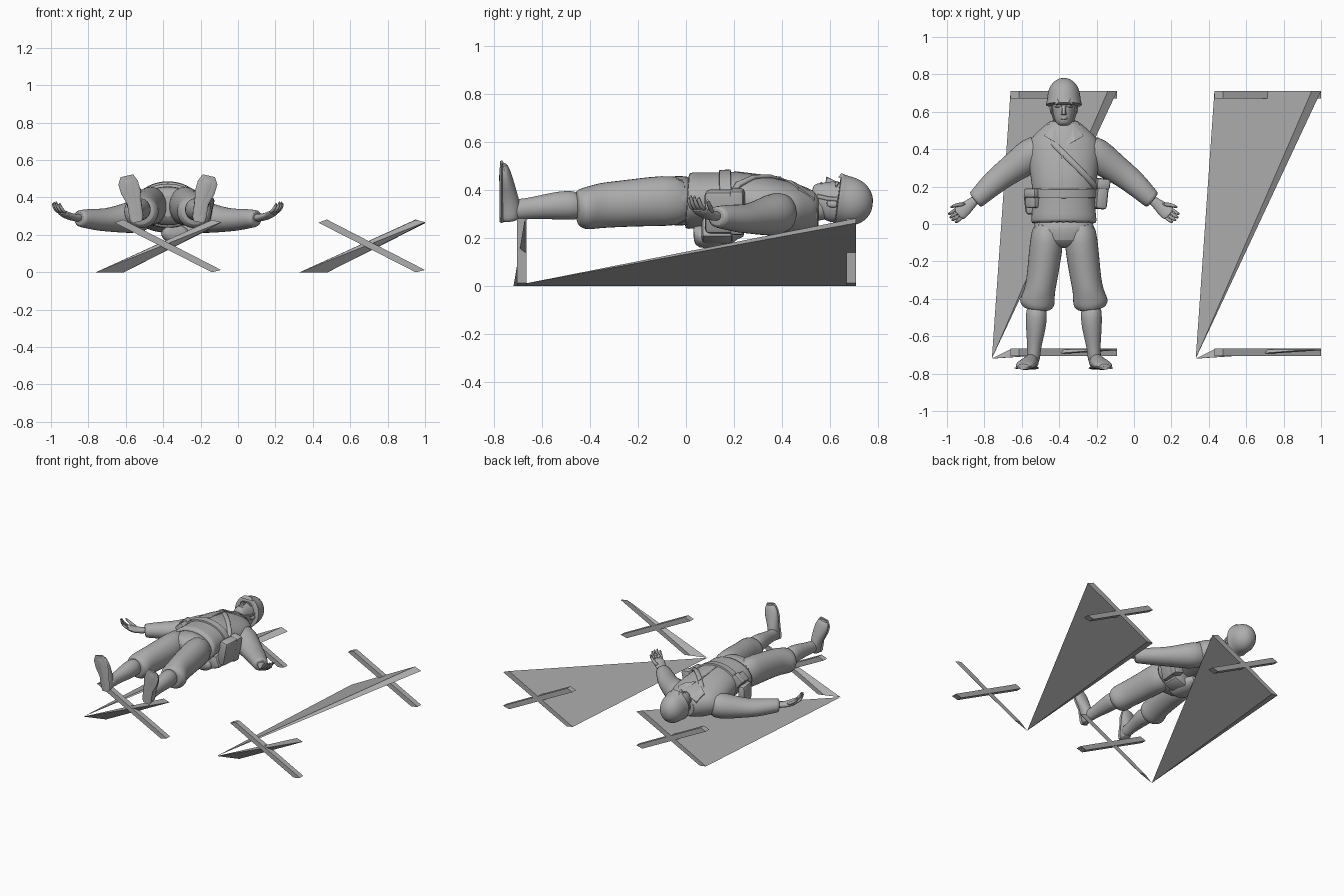
import bpy, bmesh, math
from mathutils import Vector

CX = -0.375                      # centre line of the lying figure
grey = bpy.data.materials.new("plain grey")
grey.diffuse_color = (0.42, 0.42, 0.42, 1)


def finish(name, bm, smooth=True, subsurf=0, angle=40):
    bmesh.ops.recalc_face_normals(bm, faces=bm.faces)
    mesh = bpy.data.meshes.new(name)
    bm.to_mesh(mesh)
    bm.free()
    mesh.materials.append(grey)
    ob = bpy.data.objects.new(name, mesh)
    bpy.context.collection.objects.link(ob)
    if smooth:
        bpy.ops.object.select_all(action='DESELECT')
        ob.select_set(True)
        bpy.context.view_layer.objects.active = ob
        bpy.ops.object.shade_smooth_by_angle(angle=math.radians(angle))
    if subsurf:
        mod = ob.modifiers.new("round", 'SUBSURF')
        mod.levels = mod.render_levels = subsurf
    return ob


def tube(name, rings, up=(0, 0, 1), sides=16, subsurf=1, mirror=0):
    """Loft of elliptic rings (dx, y, z, r_side, r_up); dx counts from the centre line."""
    for s in ((1, -1) if mirror else (1,)):
        cs = [Vector((CX + s * r[0], r[1], r[2])) for r in rings]
        d = (cs[-1] - cs[0]).normalized()
        side = d.cross(Vector(up)).normalized()
        upv = side.cross(d)
        bm = bmesh.new()
        loops = []
        for c, r in zip(cs, rings):
            loops.append([bm.verts.new(c + side * r[3] * math.cos(a) + upv * r[4] * math.sin(a))
                          for a in (2 * math.pi * k / sides for k in range(sides))])
        for a, b in zip(loops, loops[1:]):
            for k in range(sides):
                n = (k + 1) % sides
                bm.faces.new((a[k], a[n], b[n], b[k]))
        bm.faces.new(loops[0])
        bm.faces.new(loops[-1])
        finish(name + ("_left" if s < 0 else "_right") * mirror, bm, True, subsurf)


def hull(name, pts, smooth=False):
    bm = bmesh.new()
    for p in pts:
        bm.verts.new(p)
    bmesh.ops.convex_hull(bm, input=bm.verts)
    bmesh.ops.dissolve_limit(bm, angle_limit=0.01, verts=bm.verts, edges=bm.edges)
    return finish(name, bm, smooth)


def box(name, loc, size, bevel=0.012, rot=(0, 0, 0)):
    bm = bmesh.new()
    bmesh.ops.create_cube(bm, size=1)
    bmesh.ops.scale(bm, vec=size, verts=bm.verts)
    bmesh.ops.bevel(bm, geom=bm.edges[:], offset=bevel, segments=2, affect='EDGES', profile=0.5)
    ob = finish(name, bm)
    ob.location, ob.rotation_euler = loc, rot


# Two broken trestles: crossed legs at each end, one corner dragged out to a far point
rise = [(0.43, 0.008), (0.48, 0.0), (1.0, 0.262), (0.95, 0.282)]
fall = [(0.43, 0.265), (0.475, 0.282), (1.0, 0.012), (0.95, 0.0)]
for n, off in enumerate((0, -1.09)):
    apex = (0.33 + off, -0.72, 0)

    def bar(prof, y0, y1):
        return [(x + off, y, z) for x, z in prof for y in (y0, y1)]
    hull(f"stretched_panel_{n}", [(x + off, 0.71, z) for x, z in rise] + [apex])
    hull(f"back_leg_{n}", bar(fall, 0.67, 0.71))
    hull(f"front_leg_{n}", bar(fall, -0.705, -0.665))
    hull(f"front_spike_{n}", [apex, (0.43 + off, -0.67, 0.008), (0.48 + off, -0.67, 0),
                              (0.95 + off, -0.67, 0.28), (1.0 + off, -0.67, 0.265),
                              (1.0 + off, -0.675, 0.268)])

# Jacket with a flared skirt
tube("jacket", [(0, 0.00, 0.355, 0.176, 0.118), (0, 0.01, 0.355, 0.178, 0.12),
                (0, 0.08, 0.358, 0.17, 0.117), (0, 0.14, 0.36, 0.164, 0.114),
                (0, 0.20, 0.362, 0.172, 0.118), (0, 0.30, 0.345, 0.186, 0.12),
                (0, 0.40, 0.325, 0.2, 0.117), (0, 0.46, 0.318, 0.18, 0.108),
                (0, 0.50, 0.315, 0.135, 0.095), (0, 0.545, 0.315, 0.085, 0.075),
                (0, 0.555, 0.315, 0.06, 0.055)], sides=24)
tube("belt", [(0, 0.14, 0.36, 0.168, 0.117), (0, 0.142, 0.36, 0.174, 0.123),
              (0, 0.188, 0.361, 0.176, 0.125), (0, 0.19, 0.361, 0.17, 0.119)],
     sides=40, subsurf=0)
tube("trouser_seat", [(0, 0.04, 0.355, 0.16, 0.105), (0, -0.03, 0.355, 0.168, 0.108),
                      (0, -0.09, 0.355, 0.165, 0.102), (0, -0.13, 0.355, 0.10, 0.06)])

# Legs: baggy trousers gathered below the knee, gaiters, boots
tube("trouser_leg", [(0.085, 0.02, 0.355, 0.08, 0.105), (0.092, -0.10, 0.355, 0.092, 0.108),
                     (0.105, -0.20, 0.348, 0.088, 0.102), (0.118, -0.30, 0.34, 0.084, 0.098),
                     (0.13, -0.36, 0.335, 0.083, 0.096), (0.141, -0.405, 0.325, 0.095, 0.092),
                     (0.144, -0.43, 0.322, 0.095, 0.088), (0.146, -0.455, 0.325, 0.075, 0.075),
                     (0.147, -0.46, 0.33, 0.045, 0.045)], mirror=1)
tube("gaiter", [(0.145, -0.43, 0.335, 0.056, 0.062), (0.147, -0.50, 0.337, 0.058, 0.062),
                (0.15, -0.56, 0.333, 0.054, 0.057), (0.157, -0.64, 0.325, 0.04, 0.046),
                (0.162, -0.70, 0.318, 0.036, 0.044), (0.165, -0.75, 0.315, 0.036, 0.044)], mirror=1)
tube("boot", [(0.165, -0.735, 0.268, 0.026, 0.032), (0.167, -0.735, 0.285, 0.036, 0.044),
              (0.172, -0.735, 0.33, 0.037, 0.046), (0.182, -0.741, 0.38, 0.042, 0.038),
              (0.198, -0.749, 0.43, 0.052, 0.032), (0.212, -0.757, 0.48, 0.052, 0.024),
              (0.219, -0.763, 0.512, 0.034, 0.014)], up=(0, 1, 0), mirror=1)
tube("boot_sole", [(0.165, -0.77, 0.268, 0.028, 0.008), (0.168, -0.77, 0.29, 0.037, 0.008),
                   (0.18, -0.77, 0.37, 0.038, 0.007), (0.198, -0.77, 0.43, 0.053, 0.007),
                   (0.213, -0.77, 0.48, 0.053, 0.007), (0.219, -0.77, 0.516, 0.034, 0.007)],
     up=(0, 1, 0), mirror=1, subsurf=0)

# Arms stretched out to the sides
tube("sleeve", [(0.10, 0.425, 0.31, 0.07, 0.08), (0.165, 0.375, 0.30, 0.099, 0.094),
                (0.24, 0.32, 0.287, 0.084, 0.078), (0.32, 0.265, 0.28, 0.072, 0.064),
                (0.37, 0.225, 0.28, 0.068, 0.06), (0.42, 0.18, 0.285, 0.06, 0.055),
                (0.465, 0.135, 0.287, 0.052, 0.047), (0.478, 0.125, 0.288, 0.05, 0.045)], mirror=1)
# Hands with upturned fingers
tube("palm", [(0.46, 0.14, 0.29, 0.026, 0.022), (0.495, 0.11, 0.292, 0.027, 0.02),
              (0.525, 0.085, 0.298, 0.038, 0.02), (0.555, 0.06, 0.312, 0.042, 0.017),
              (0.57, 0.048, 0.322, 0.036, 0.013)], mirror=1)
for i in range(4):
    t = (i - 1.5) * 0.019
    reach = (0.85, 1, 0.98, 0.85)[i]
    x, y = 0.563 + t * 0.62, 0.056 + t * 0.75
    tube(f"finger_{i}", [(x - 0.005, y + 0.004, 0.315, 0.009, 0.009),
                         (x + 0.02 * reach, y - 0.017 * reach, 0.33, 0.010, 0.010),
                         (x + 0.035 * reach, y - 0.026 * reach, 0.353, 0.009, 0.009),
                         (x + 0.042 * reach, y - 0.03 * reach, 0.32 + 0.06 * reach, 0.006, 0.006)],
         sides=8, mirror=1)
tube("thumb", [(0.52, 0.105, 0.30, 0.012, 0.014), (0.56, 0.105, 0.318, 0.012, 0.012),
               (0.59, 0.096, 0.34, 0.010, 0.010), (0.608, 0.088, 0.36, 0.006, 0.006)],
     sides=8, mirror=1)

# Neck, head and facial features
tube("neck", [(0, 0.48, 0.32, 0.055, 0.06), (0, 0.54, 0.325, 0.05, 0.055),
              (0, 0.60, 0.335, 0.05, 0.06)])
tube("head", [(0, 0.525, 0.395, 0.024, 0.022), (0, 0.535, 0.387, 0.038, 0.042),
              (0, 0.56, 0.368, 0.052, 0.066), (0, 0.60, 0.352, 0.061, 0.084),
              (0, 0.64, 0.348, 0.066, 0.09), (0, 0.69, 0.345, 0.064, 0.085),
              (0, 0.73, 0.345, 0.04, 0.055)], sides=20)
hull("nose", [(CX - 0.015, 0.582, 0.43), (CX + 0.015, 0.582, 0.43), (CX, 0.586, 0.457),
              (CX - 0.007, 0.59, 0.452), (CX + 0.007, 0.59, 0.452),
              (CX - 0.007, 0.63, 0.435), (CX + 0.007, 0.63, 0.435)], True)
tube("mouth", [(-0.022, 0.564, 0.422, 0.004, 0.004), (0, 0.565, 0.431, 0.009, 0.007),
               (0.022, 0.564, 0.422, 0.004, 0.004)], sides=8)
tube("brow", [(0.01, 0.63, 0.434, 0.007, 0.006), (0.028, 0.632, 0.431, 0.008, 0.007),
              (0.048, 0.626, 0.412, 0.005, 0.005)], sides=8, mirror=1)
tube("ear", [(0.062, 0.585, 0.345, 0.008, 0.010), (0.068, 0.61, 0.34, 0.010, 0.018),
             (0.068, 0.635, 0.34, 0.008, 0.014)], sides=8, mirror=1)

# Round helmet with a flared rim
tube("helmet", [(0, 0.632, 0.357, 0.092, 0.106), (0, 0.636, 0.358, 0.099, 0.114),
                (0, 0.648, 0.358, 0.095, 0.109), (0, 0.665, 0.356, 0.090, 0.104),
                (0, 0.70, 0.350, 0.088, 0.102), (0, 0.738, 0.344, 0.075, 0.087),
                (0, 0.765, 0.340, 0.050, 0.058), (0, 0.780, 0.338, 0.022, 0.025)], sides=24)
hull("helmet_visor", [(CX + x, y, z) for x, y, z in
                      ((-0.05, 0.635, 0.452), (0.05, 0.635, 0.452), (-0.025, 0.65, 0.472),
                       (0.025, 0.65, 0.472), (-0.04, 0.68, 0.445), (0.04, 0.68, 0.445))], True)
tube("chin_strap", [(0.066, 0.645, 0.36, 0.005, 0.009), (0.062, 0.59, 0.365, 0.005, 0.009),
                    (0.050, 0.548, 0.375, 0.005, 0.009)], sides=8, mirror=1, subsurf=0)

# Collar, lapels and front seam
tube("collar", [(0, 0.505, 0.315, 0.095, 0.083), (0, 0.525, 0.315, 0.088, 0.08),
                (0, 0.55, 0.315, 0.074, 0.07), (0, 0.553, 0.315, 0.06, 0.06)], subsurf=0)
for s, label in ((1, "right"), (-1, "left")):
    top = [(0.008, 0.415, 0.444), (0.06, 0.445, 0.438), (0.105, 0.47, 0.41),
           (0.085, 0.535, 0.365), (0.045, 0.54, 0.385)]
    hull("lapel_" + label, [(CX + s * x, y, z - d) for x, y, z in top for d in (0, 0.03)])
box("front_seam", (CX - 0.01, 0.30, 0.464), (0.012, 0.2, 0.006), 0.002, (-0.12, 0, 0))

# Shoulder strap across the chest
tube("shoulder_strap", [(-0.10, 0.48, 0.385, 0.016, 0.012), (-0.045, 0.42, 0.435, 0.016, 0.008),
                        (0.025, 0.35, 0.457, 0.016, 0.008), (0.095, 0.28, 0.453, 0.016, 0.010),
                        (0.155, 0.215, 0.42, 0.016, 0.014), (0.182, 0.18, 0.36, 0.016, 0.014)],
     subsurf=0)

# Belt gear: pouches, holster and canteen under the back
box("front_pouch", (-0.525, 0.135, 0.385), (0.075, 0.10, 0.10), 0.015, (0, -0.7, 0))
box("pouch_flap", (-0.528, 0.165, 0.392), (0.082, 0.05, 0.106), 0.012, (0, -0.7, 0))
box("side_pouch", (-0.56, 0.11, 0.30), (0.05, 0.12, 0.13), 0.02, (0, 0, 0.12))
box("holster", (-0.185, 0.16, 0.31), (0.065, 0.16, 0.18), 0.018, (0, 0.2, -0.1))
box("holster_flap", (-0.18, 0.215, 0.31), (0.075, 0.06, 0.19), 0.015, (0, 0.2, -0.1))
tube("canteen", [(0.04, 0.03, 0.215, 0.05, 0.03), (0.04, 0.045, 0.205, 0.075, 0.05),
                 (0.04, 0.12, 0.205, 0.08, 0.052), (0.04, 0.19, 0.215, 0.07, 0.045),
                 (0.04, 0.215, 0.225, 0.03, 0.026), (0.04, 0.245, 0.225, 0.024, 0.024)])
box("back_pouch", (-0.26, 0.13, 0.23), (0.10, 0.13, 0.09), 0.018, (0, -0.35, 0))
